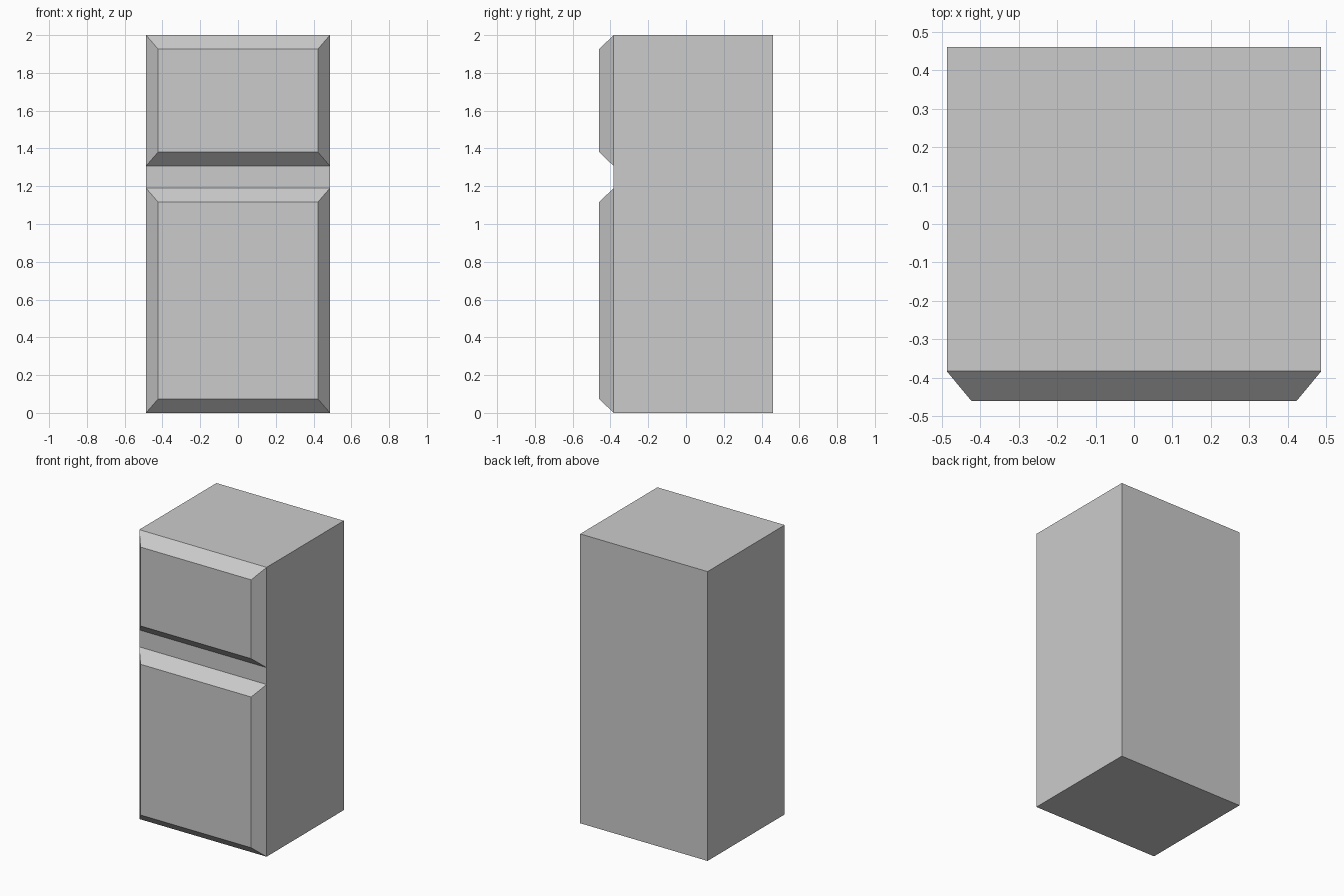
import bpy, bmesh

if "Cube" in bpy.data.objects:
    bpy.data.objects.remove(bpy.data.objects["Cube"])

W, FRONT, BACK, H = 0.487, -0.383, 0.46, 2.0   # half width, cabinet front, back, height
GAP = (1.19, 1.307)                            # recessed strip between the doors
INSET_X, INSET_Z, DEPTH = 0.064, 0.074, 0.077  # door chamfer

# Cabinet box
bm = bmesh.new()
bmesh.ops.create_cube(bm, size=1)
for v in bm.verts:
    v.co = (v.co.x * 2 * W, BACK if v.co.y > 0 else FRONT, (v.co.z + 0.5) * H)


def front_faces():
    bm.normal_update()
    return [f for f in bm.faces if f.normal.y < -0.9]


# Split only the front into lower door, gap and upper door
for z in GAP:
    faces = front_faces()
    edges = list({e for f in faces for e in f.edges})
    verts = list({v for f in faces for v in f.verts})
    bmesh.ops.bisect_plane(bm, geom=verts + edges + faces,
                           plane_co=(0, 0, z), plane_no=(0, 0, 1))

# Raise each door with chamfered borders
gap_mid = sum(GAP) / 2
doors = [f for f in front_faces()
         if abs(f.calc_center_median().z - gap_mid) > 0.1]
bmesh.ops.inset_individual(bm, faces=doors, thickness=0.05)
for door in doors:
    zc = door.calc_center_median().z
    low, high = (0, GAP[0]) if zc < gap_mid else (GAP[1], H)
    for v in door.verts:
        v.co = ((W - INSET_X) * (1 if v.co.x > 0 else -1),
                FRONT - DEPTH,
                high - INSET_Z if v.co.z > zc else low + INSET_Z)

bmesh.ops.recalc_face_normals(bm, faces=bm.faces)
mesh = bpy.data.meshes.new("refrigerator")
bm.to_mesh(mesh)
bm.free()
bpy.context.collection.objects.link(bpy.data.objects.new("refrigerator", mesh))
